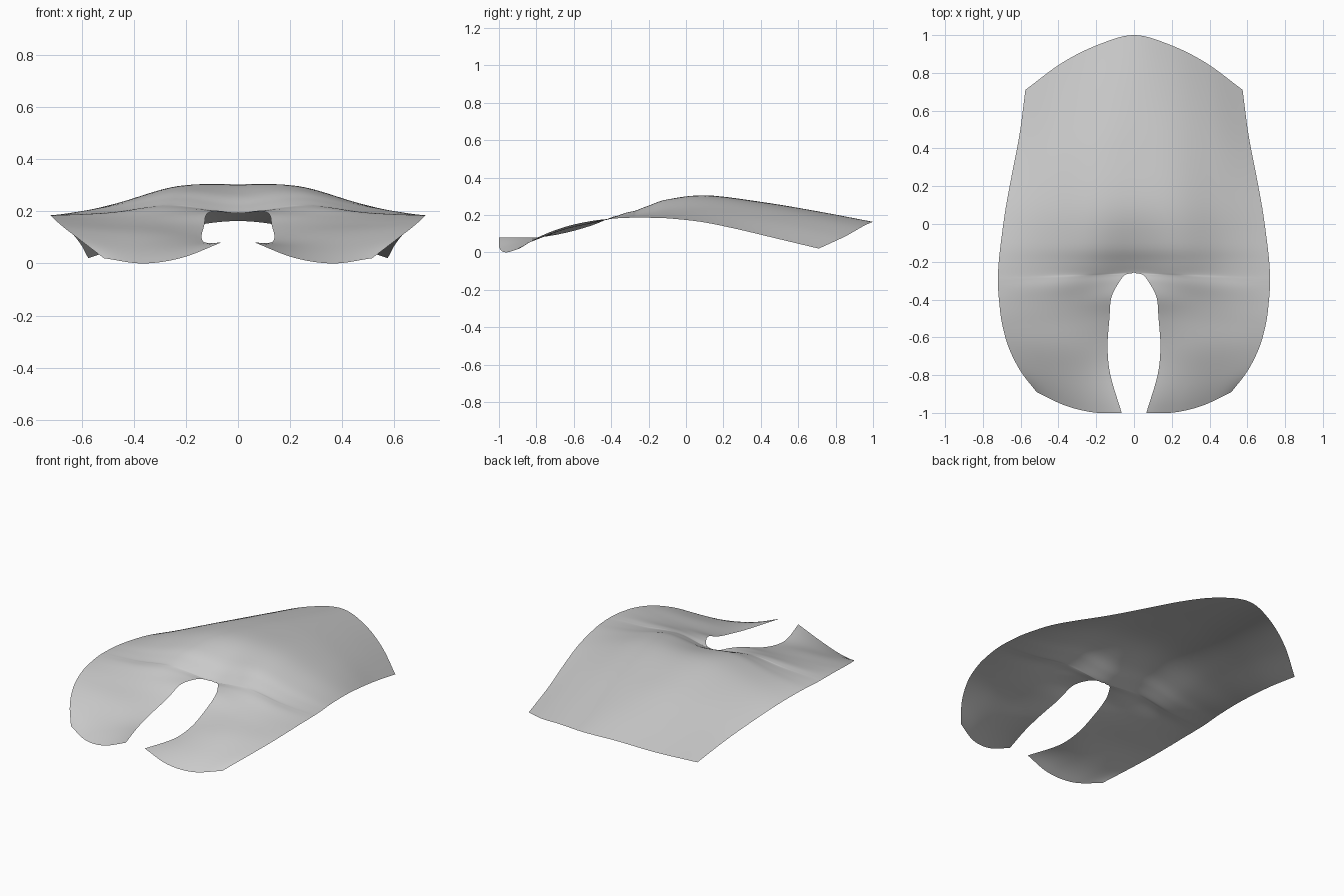
import bpy
import bmesh
from mathutils import Vector

ACROSS_STEPS = 8
ALONG_STEPS = 5

# Remove the default object
default_cube = bpy.data.objects.get("Cube")
if default_cube:
    bpy.data.objects.remove(default_cube, do_unlink=True)

# Ribs from back to front: inner point, outer point,
# crown height at one third and two thirds, and forward or backward bow
RIBS = [
    (0, 1, .163, .575, .71, .02, .025, .018, .045),
    (0, .7, .22, .605, .48, .075, .034, .028, .025),
    (0, .4, .27, .645, .27, .125, .04, .03, .01),
    (0, .1, .304, .68, .08, .163, .04, .022, 0),
    (0, -.1, .268, .705, -.1, .182, .042, .015, 0),
    (0, -.2, .222, .716, -.2, .185, .04, .012, 0),
    (0, -.255, .195, .72, -.27, .185, .035, .01, 0),
    (.045, -.268, .197, .72, -.3, .185, .028, .007, 0),
    (.08, -.31, .202, .719, -.35, .183, .015, .003, 0),
    (.12, -.39, .19, .713, -.42, .178, -.002, -.005, 0),
    (.13, -.5, .145, .7, -.52, .165, 0, -.003, 0),
    (.14, -.65, .103, .665, -.65, .135, .004, 0, 0),
    (.125, -.8, .08, .6, -.78, .085, -.012, -.015, -.012),
    (.065, -1, .08, .515, -.89, .02, -.038, -.04, -.034),
]


def smooth_path(points, steps, before=None):
    """Sample a smooth curve that passes through every point."""
    first = before or points[0] * 2 - points[1]
    last = points[-1] * 2 - points[-2]
    padded = [first, *points, last]
    samples = []
    for a, b, c, d in zip(padded, padded[1:], padded[2:], padded[3:]):
        for step in range(steps):
            t = step / steps
            samples.append(b + (c - a) * t / 2
                           + (a - b * 2.5 + c * 2 - d / 2) * t ** 2
                           + (b * 3 - a - c * 3 + d) * t ** 3 / 2)
    samples.append(points[-1].copy())
    return samples


def rib_curve(rib):
    """Turn one rib description into a curve from the middle outwards."""
    inner, outer = Vector(rib[:3]), Vector(rib[3:6])
    crown_in, crown_out, bow = rib[6:]
    points = [
        inner,
        inner.lerp(outer, 1 / 3) + Vector((0, bow, crown_in)),
        inner.lerp(outer, 2 / 3) + Vector((0, bow, crown_out)),
        outer,
    ]
    # Ribs that meet the centre line cross it level
    before = None
    if inner.x == 0:
        before = points[1] * Vector((1, 1, 1)).length / Vector((1, 1, 1)).length
        before.x = -before.x
    return smooth_path(points, ACROSS_STEPS, before)


def make_material(name, colour):
    material = bpy.data.materials.new(name)
    material.use_nodes = True
    material.diffuse_color = colour
    shader = next(n for n in material.node_tree.nodes if n.type == "BSDF_PRINCIPLED")
    shader.inputs["Base Color"].default_value = colour
    return material


# Loft one half of the thin shell through the ribs
columns = [smooth_path(list(column), ALONG_STEPS)
           for column in zip(*(rib_curve(rib) for rib in RIBS))]
bm = bmesh.new()
grid = []
for column in columns:
    for point in column:
        point.x = max(point.x, 0)
        point.z = max(point.z, 0)
    grid.append([bm.verts.new(point) for point in column])
for left, right in zip(grid, grid[1:]):
    for a, b, c, d in zip(left, left[1:], right[1:], right):
        bm.faces.new((a, b, c, d))
mesh = bpy.data.meshes.new("curved_shell")
bm.to_mesh(mesh)
bm.free()

shell = bpy.data.objects.new("curved_shell", mesh)
bpy.context.collection.objects.link(shell)
mesh.materials.append(make_material("light_grey", (.6, .6, .6, 1)))
mesh.shade_smooth()

# Mirror the other half and join it along the centre line
mirror = shell.modifiers.new("mirror_half", "MIRROR")
mirror.use_axis = (True, False, False)
mirror.use_clip = True
mirror.merge_threshold = .0005
